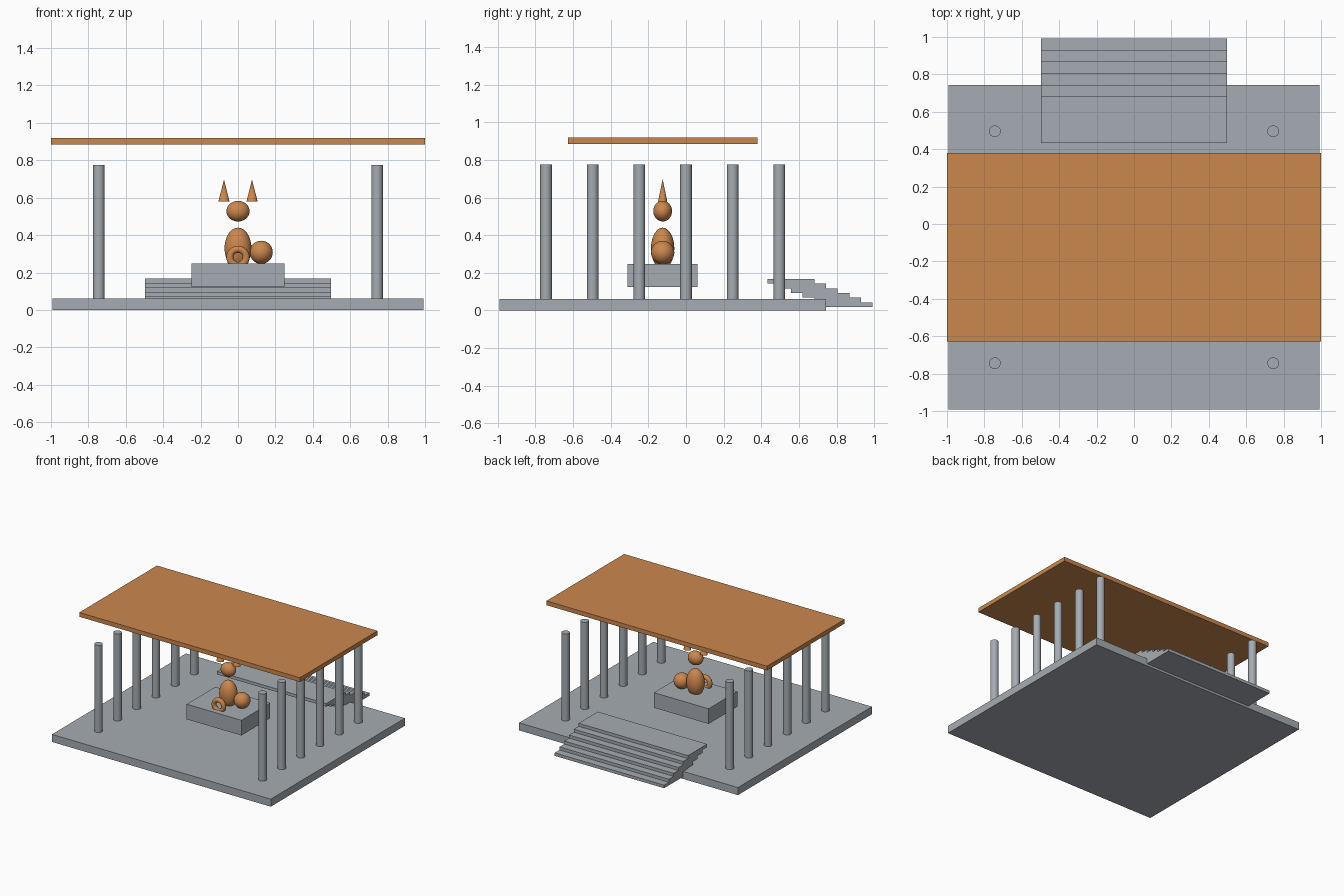
import bpy, math

if "Cube" in bpy.data.objects:
    bpy.data.objects.remove(bpy.data.objects["Cube"])

U = 0.124  # base module of the temple


def material(name, rgb):
    m = bpy.data.materials.new(name)
    m.diffuse_color = (*rgb, 1)
    m.use_nodes = True
    m.node_tree.nodes["Principled BSDF"].inputs["Base Color"].default_value = m.diffuse_color
    return m


stone = material("grey stone", (0.376, 0.413, 0.445))
bronze = material("orange bronze", (0.60, 0.242, 0.075))


def finish(name, mat, scale=(1, 1, 1), smooth=False):
    o = bpy.context.object
    o.name = name
    o.scale = scale
    o.data.materials.append(mat)
    bpy.ops.object.transform_apply(location=False, rotation=True, scale=True)
    if smooth:
        bpy.ops.object.shade_smooth_by_angle(angle=math.radians(40))
    return o


def box(name, mat, loc, size):
    bpy.ops.mesh.primitive_cube_add(size=1, location=loc)
    return finish(name, mat, size)


def ball(name, mat, loc, radii):
    bpy.ops.mesh.primitive_uv_sphere_add(segments=32, ring_count=16, radius=1, location=loc)
    return finish(name, mat, radii, True)


# floor slab, statue plinth and flat roof
box("floor_slab", stone, (0, -U, U / 4), (16 * U, 14 * U, U / 2))
box("plinth", stone, (0, -U, 1.5 * U), (4 * U, 3 * U, U))
box("roof", bronze, (0, -U, 0.902), (2.0, 1.006, 0.035))

# six overlapping stair treads at the back
for i in range(6):
    box(f"stair_tread_{i + 1}", stone,
        (0, (7 - i * 0.5) * U, (0.25 + 0.2 * i) * U), (8 * U, 2 * U, 0.2 * U))

# two rows of columns
for side, x in (("left", -6 * U), ("right", 6 * U)):
    for i in range(6):
        bpy.ops.mesh.primitive_cylinder_add(vertices=32, radius=U / 4, depth=6 * U,
                                            location=(x, (2 * i - 6) * U, 3.26 * U))
        finish(f"{side}_column_{i + 1}", stone, smooth=True)

# animal statue: body, head, side ball
ball("statue_body", bronze, (0, -U, 0.33), (0.072, 0.062, 0.11))
ball("statue_head", bronze, (0, -U, 0.528), (0.062, 0.05, 0.055))
ball("statue_side_ball", bronze, (U, -U, 0.308), (0.062, 0.062, 0.062))

# pointed ears
for side, x in (("left", -0.075), ("right", 0.075)):
    bpy.ops.mesh.primitive_cone_add(vertices=32, radius1=0.03, depth=0.118,
                                    location=(x, -U, 0.638))
    finish(f"statue_{side}_ear", bronze, (1, 0.82, 1), True)

# ring standing in front of the body
bpy.ops.mesh.primitive_torus_add(major_segments=40, minor_segments=16,
                                 major_radius=0.35 * U, minor_radius=0.15 * U,
                                 location=(0, -2 * U, 0.281),
                                 rotation=(math.pi / 2, 0, 0))
finish("statue_ring", bronze, smooth=True)
